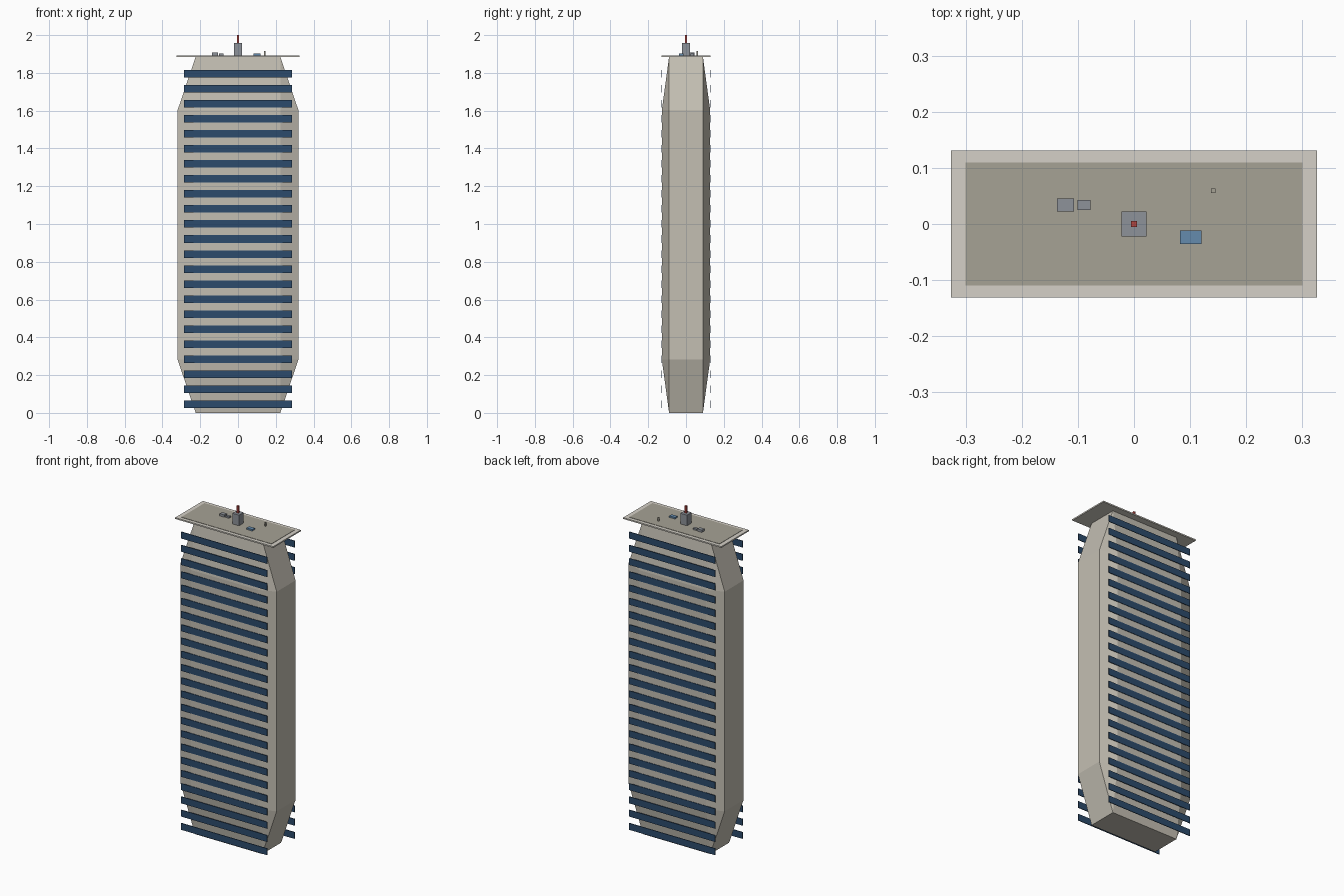
import bpy, bmesh
from mathutils import Vector

if "Cube" in bpy.data.objects:
    bpy.data.objects.remove(bpy.data.objects["Cube"])


def material(name, rgb):
    m = bpy.data.materials.new(name)
    m.diffuse_color = (*rgb, 1)
    m.use_nodes = True
    m.node_tree.nodes["Principled BSDF"].inputs["Base Color"].default_value = m.diffuse_color
    return m


concrete = material("concrete", (0.55, 0.52, 0.45))
rim_mat = material("pale_rim", (0.66, 0.63, 0.57))
deck_mat = material("deck_brown", (0.38, 0.36, 0.30))
glass = material("blue_glass", (0.025, 0.07, 0.15))
steel = material("steel", (0.27, 0.29, 0.32))
blue = material("light_blue", (0.13, 0.26, 0.42))
red = material("red_mast", (0.45, 0.06, 0.05))


def box(name, x, y, z, mat, bevel=0):
    """Box from (min, max) pairs; bevel is a fraction of each side."""
    bm = bmesh.new()
    bmesh.ops.create_cube(bm, size=1)
    if bevel:
        bmesh.ops.bevel(bm, geom=bm.edges[:], offset=bevel, segments=1,
                        affect='EDGES', profile=0.5)
    bmesh.ops.scale(bm, vec=Vector((x[1] - x[0], y[1] - y[0], z[1] - z[0])), verts=bm.verts)
    mesh = bpy.data.meshes.new(name)
    bm.to_mesh(mesh)
    bm.free()
    mesh.materials.append(mat)
    ob = bpy.data.objects.new(name, mesh)
    ob.location = (sum(x) / 2, sum(y) / 2, sum(z) / 2)
    bpy.context.collection.objects.link(ob)
    return ob


# Tower body: a cube chamfered in proportion to each side
box("tower_body", (-0.32, 0.32), (-0.128, 0.128), (0, 1.885), concrete, bevel=0.15)

# Window bands on the front and back
for side, s in (("front", -1), ("back", 1)):
    for i in range(23):
        z = 0.045 + i * 0.0796
        box(f"{side}_window_band_{i + 1}", (-0.286, 0.286),
            tuple(sorted((s * 0.127, s * 0.131))), (z - 0.02, z + 0.02), glass)

# Roof slab and darker deck
box("roof_slab", (-0.326, 0.326), (-0.131, 0.131), (1.883, 1.891), rim_mat)
box("roof_deck", (-0.30, 0.30), (-0.11, 0.11), (1.886, 1.893), deck_mat)

# Rooftop equipment: name, centre x, y, size x, y, top z, material
for name, cx, cy, sx, sy, top, mat in (
        ("lift_house", 0, 0, 0.044, 0.044, 1.957, steel),
        ("mast", 0, 0, 0.010, 0.010, 2.0, red),
        ("large_cooling_unit", -0.122, 0.034, 0.031, 0.023, 1.907, steel),
        ("small_cooling_unit", -0.089, 0.034, 0.023, 0.018, 1.902, steel),
        ("water_tank", 0.101, -0.024, 0.038, 0.024, 1.902, blue),
        ("vent_pipe", 0.141, 0.059, 0.008, 0.008, 1.915, deck_mat)):
    base = 1.95 if name == "mast" else 1.89
    box(name, (cx - sx / 2, cx + sx / 2), (cy - sy / 2, cy + sy / 2), (base, top), mat)
